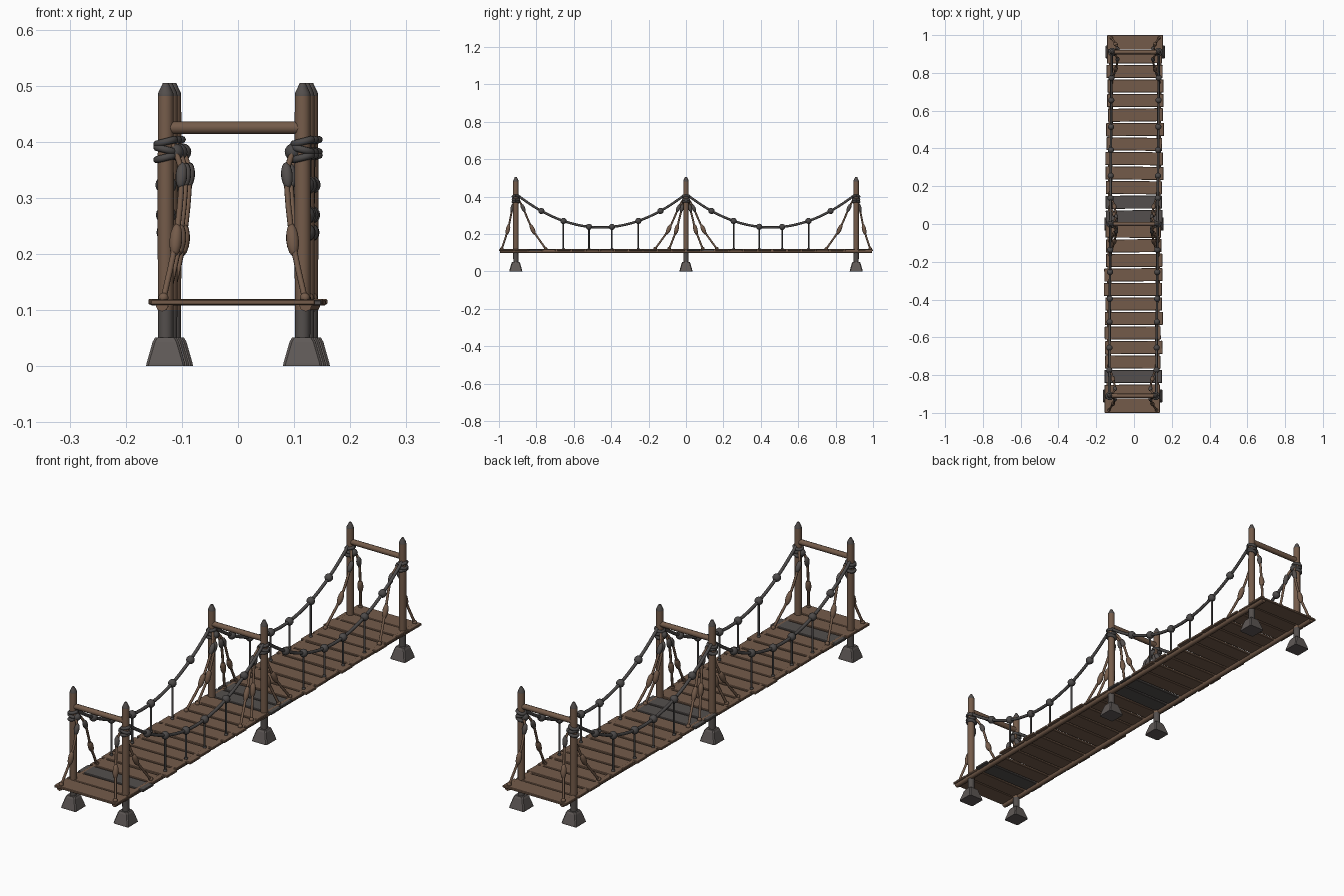
import bpy, bmesh, math, random
from mathutils import Vector, Matrix

if "Cube" in bpy.data.objects:
    bpy.data.objects.remove(bpy.data.objects["Cube"])
random.seed(4)


def mat(name, c):
    m = bpy.data.materials.new(name)
    m.diffuse_color = (*c, 1)
    m.use_nodes = True
    m.node_tree.nodes["Principled BSDF"].inputs["Base Color"].default_value = m.diffuse_color
    return m


WOOD = mat("brown wood", (0.175, 0.105, 0.068))
GREY_WOOD = mat("weathered grey", (0.088, 0.078, 0.074))
STONE = mat("stone grey", (0.115, 0.1, 0.095))
ROPE = mat("dark rope", (0.072, 0.067, 0.066))
HALF = 0.122


def px(side, y):
    """x of a railing line: the bridge is turned very slightly."""
    return side * HALF + 0.0068 * y / 0.91


def finish(name, bm, mats, smooth=35):
    me = bpy.data.meshes.new(name)
    bmesh.ops.recalc_face_normals(bm, faces=bm.faces)
    bm.to_mesh(me)
    bm.free()
    for m in mats:
        me.materials.append(m)
    ob = bpy.data.objects.new(name, me)
    bpy.context.collection.objects.link(ob)
    if smooth:
        bpy.ops.object.select_all(action='DESELECT')
        bpy.context.view_layer.objects.active = ob
        ob.select_set(True)
        bpy.ops.object.shade_smooth_by_angle(angle=math.radians(smooth))
    return ob


def loft(bm, profile, n, centre, square=False):
    """Stack rings of (radius, z); rule: material 1 where requested by caller."""
    rings = []
    off = math.pi / 4 if square else 0
    for r, z in profile:
        k = r * (math.sqrt(2) if square else 1)
        rings.append([bm.verts.new((centre[0] + k * math.cos(off + 2 * math.pi * i / n),
                                    centre[1] + k * math.sin(off + 2 * math.pi * i / n), z)) for i in range(n)])
    for a, b in zip(rings, rings[1:]):
        for i in range(n):
            bm.faces.new((a[i], a[(i + 1) % n], b[(i + 1) % n], b[i]))
    bm.faces.new(rings[0][::-1])
    bm.faces.new(rings[-1])


def rope(name, pts, r, m):
    cu = bpy.data.curves.new(name, 'CURVE')
    cu.dimensions = '3D'
    cu.bevel_depth = r
    cu.bevel_resolution = 2
    cu.use_fill_caps = True
    sp = cu.splines.new('POLY')
    sp.points.add(len(pts) - 1)
    for p, c in zip(sp.points, pts):
        p.co = (*c, 1)
    sp.use_smooth = True
    cu.materials.append(m)
    ob = bpy.data.objects.new(name, cu)
    bpy.context.collection.objects.link(ob)
    return ob


def knot(name, p, r, m, length=None, axis=(0, 0, 1)):
    """Round knot, or a spindle stretched along axis."""
    bm = bmesh.new()
    bmesh.ops.create_uvsphere(bm, u_segments=12, v_segments=8, radius=r)
    rot = Vector((0, 0, 1)).rotation_difference(Vector(axis)).to_matrix().to_4x4()
    bm.transform(Matrix.Translation(p) @ rot @ Matrix.Diagonal((1, 1, (length or r) / r, 1)))
    return finish(name, bm, [m], 60)


def bezier(pts, n=14):
    """Smooth path through a few points (Catmull-Rom)."""
    v = [Vector(p) for p in pts]
    v = [2 * v[0] - v[1]] + v + [2 * v[-1] - v[-2]]
    out = []
    for i in range(1, len(v) - 2):
        a, b, c, d = v[i - 1:i + 3]
        for k in range(n // 3):
            t = k / (n // 3)
            out.append(0.5 * (2 * b + (c - a) * t + (2 * a - 5 * b + 4 * c - d) * t * t
                              + (3 * b - a - 3 * c + d) * t ** 3))
    return out + [v[-2]]


# deck planks, a few of them weathered grey
N = 26
step = 2 / N
for i in range(N):
    y = -1 + step * (i + 0.5)
    bm = bmesh.new()
    bmesh.ops.create_cube(bm, size=1)
    cx = 0.0068 * y / 0.91 + random.uniform(-0.004, 0.004)
    w = 0.297 + random.uniform(-0.006, 0.012)
    end = i in (0, N - 1)
    bm.transform(Matrix.Translation((cx, y, 0.114 + random.uniform(-0.001, 0.001)))
                 @ Matrix.Rotation(0 if end else random.uniform(-0.015, 0.015), 4, 'Z')
                 @ Matrix.Diagonal((w, step if end else step - 0.008, 0.01, 1)))
    bmesh.ops.bevel(bm, geom=bm.edges[:], offset=0.002, segments=1, affect='EDGES')
    grey = i in (2, 13, 14) or i == 1
    finish("deck_plank", bm, [GREY_WOOD if grey and i != 1 else WOOD], 0)

# long beams under the deck
for s in (-1, 1):
    rope("side_beam", [(px(s, -0.995) + s * 0.006, -0.995, 0.109), (px(s, 0.995) + s * 0.006, 0.995, 0.109)], 0.0115, WOOD)

for y in (-0.91, 0, 0.91):
    # cross bar between the posts
    rope("cross_bar", [(px(-1, y), y, 0.425), (px(1, y), y, 0.425)], 0.0115, WOOD)
    for s in (-1, 1):
        x = px(s, y)
        # stone foot
        bm = bmesh.new()
        loft(bm, [(0.035, 0), (0.034, 0.006), (0.023, 0.044), (0.019, 0.051)], 4, (x, y), True)
        vert = [e for e in bm.edges if abs(e.verts[0].co.z - e.verts[1].co.z) > 1e-4]
        bmesh.ops.bevel(bm, geom=vert, offset=0.004, segments=1, affect='EDGES')
        finish("stone_foot", bm, [STONE], 0)
        # post with grey foot and grey pointed tip
        bm = bmesh.new()
        loft(bm, [(0.0135, 0.045), (0.0138, 0.1), (0.0145, 0.25), (0.014, 0.482), (0.0135, 0.487), (0.005, 0.505)], 12, (x, y))
        bm.normal_update()
        for f in bm.faces:
            z = f.calc_center_median().z
            f.material_index = 1 if z < 0.1 or z > 0.483 else 0
        finish("post", bm, [WOOD, GREY_WOOD])
        # rope lashing round the post
        for k, z in enumerate((0.372, 0.386, 0.4)):
            tilt = 0.25 * (-1) ** k
            ring = [(x + 0.016 * math.cos(a), y + 0.016 * math.sin(a), z + tilt * 0.016 * math.cos(a))
                    for a in [2 * math.pi * i / 16 for i in range(17)]]
            rope("post_lashing", ring, 0.0065, ROPE)
        knot("lashing_knot", (x - s * 0.017, y, 0.382), 0.015, ROPE)
        # stay ropes down to the deck edge, with spindle shaped bindings
        if y:
            o = 1 if y > 0 else -1
            feet = (o * 0.075, -o * 0.16)
        else:
            feet = (0.09, -0.09, 0.165, -0.165)
        for d in feet:
            pts = [(x - s * 0.012, y + 0.06 * d, 0.395), (x - s * 0.028, y + 0.24 * d, 0.34),
                   (x - s * 0.018, y + 0.56 * d, 0.225), (x + s * 0.004, y + d, 0.12)]
            path = bezier(pts)
            rope("stay_rope", path, 0.0052, WOOD)
            ax = Vector(pts[2]) - Vector(pts[1])
            knot("stay_binding", pts[1], 0.0105, GREY_WOOD, 0.024, ax)
            knot("stay_binding", pts[2], 0.0115, WOOD, 0.03, ax)
            knot("stay_foot_knot", (pts[3][0], pts[3][1], 0.122), 0.009, WOOD)

# sagging hand ropes with knots and hangers
for s in (-1, 1):
    for y0 in (-0.91, 0):
        def sag(t):
            y = y0 + 0.91 * t
            u = abs(2 * t - 1)
            return (px(s, y) + s * 0.003, y, 0.235 + 0.18 * u ** 2)
        rope("hand_rope", [sag(i / 28) for i in range(29)], 0.0065, ROPE)
        for k, t in enumerate((0.15, 0.28, 0.43, 0.565, 0.72, 0.85)):
            p = sag(t)
            knot("rope_knot", p, 0.0165, ROPE)
            if 0 < k < 5:
                rope("hanger_rope", [p, (p[0], p[1], 0.116)], 0.0042, ROPE)
                knot("hanger_foot", (p[0], p[1], 0.121), 0.007, ROPE)
